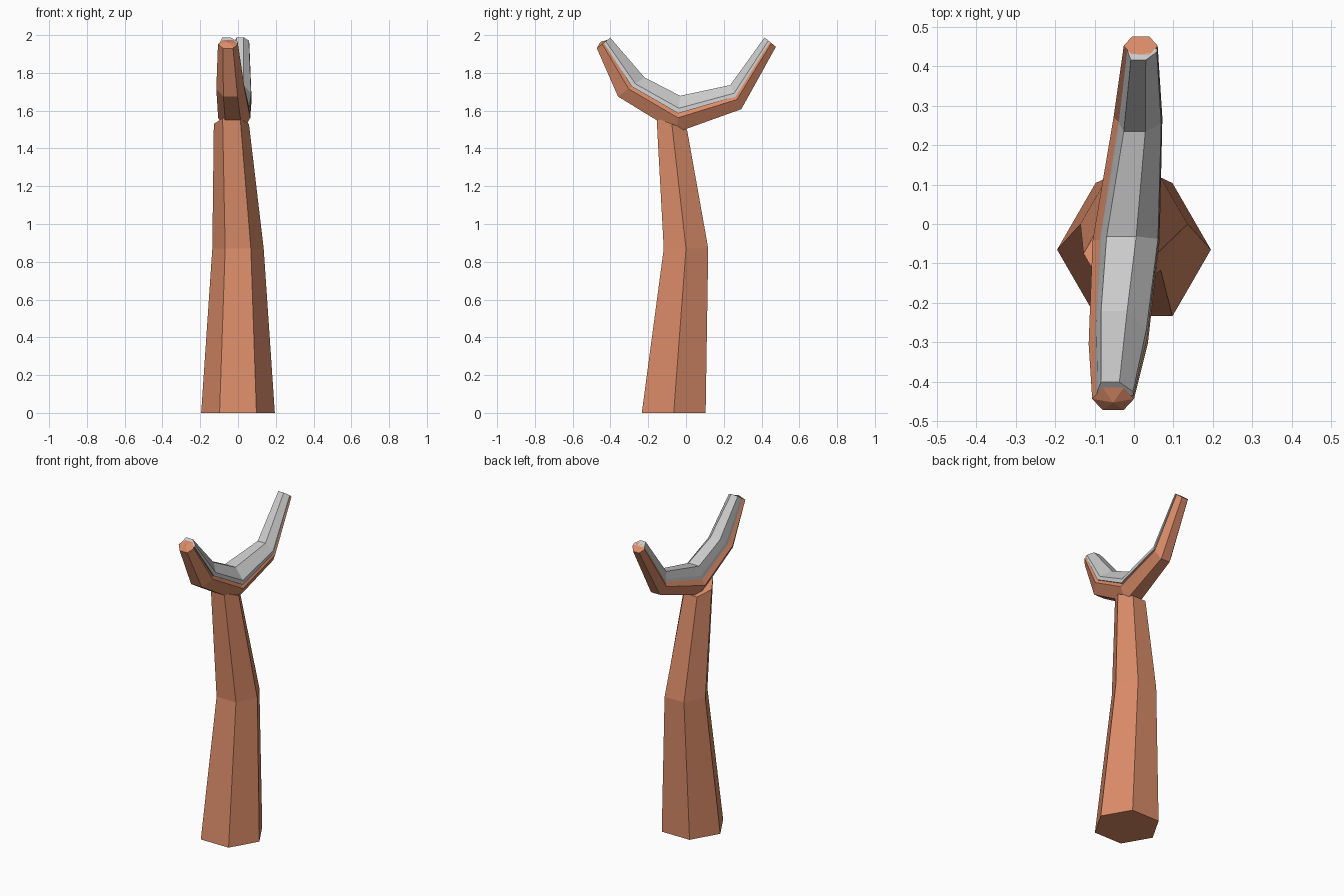
import bpy, bmesh, math
from mathutils import Vector

if "Cube" in bpy.data.objects:
    bpy.data.objects.remove(bpy.data.objects["Cube"])

bark = bpy.data.materials.new("bark")
bark.diffuse_color = (0.70, 0.26, 0.14, 1)
bark.use_nodes = True
bark.node_tree.nodes["Principled BSDF"].inputs["Base Color"].default_value = bark.diffuse_color

HEX = [(math.cos(math.radians(60 * i)), math.sin(math.radians(60 * i))) for i in range(6)]


def loft(name, rings, material=None, poke_first=0):
    """Skin equal-length rings of points into a closed, flat-shaded tube."""
    bm = bmesh.new()
    loops = [[bm.verts.new(p) for p in ring] for ring in rings]
    n = len(loops[0])
    for a, b in zip(loops, loops[1:]):
        for i in range(n):
            j = (i + 1) % n
            bm.faces.new((a[i], a[j], b[j], b[i]))
    cap = bm.faces.new(loops[0][::-1])
    bm.faces.new(loops[-1])
    bmesh.ops.recalc_face_normals(bm, faces=bm.faces)
    if poke_first:
        bmesh.ops.poke(bm, faces=[cap], offset=poke_first)
    mesh = bpy.data.meshes.new(name)
    bm.to_mesh(mesh)
    bm.free()
    obj = bpy.data.objects.new(name, mesh)
    bpy.context.collection.objects.link(obj)
    if material:
        mesh.materials.append(material)
    return obj


# Trunk: hexagonal, bent, tilted top (x, y, z, radius, rise toward the front)
trunk_path = [(0, -0.065, 0, 0.195, 0), (0, 0, 0.87, 0.136, 0),
              (-0.035, -0.075, 1.53, 0.093, 0.035)]
loft("trunk", [[(x + r * u, y + r * v, z - t * v) for u, v in HEX]
               for x, y, z, r, t in trunk_path], bark)

# Forked arms: x centre, half width, underside (y, z), upper side (y, z)
arm_path = [(-0.053, 0.053, (-0.472, 1.930), (-0.415, 1.975)),
            (-0.040, 0.075, (-0.360, 1.675), (-0.248, 1.756)),
            (-0.020, 0.085, (-0.050, 1.485), (-0.035, 1.640)),
            (0.010, 0.062, (0.293, 1.608), (0.246, 1.710)),
            (0.017, 0.043, (0.476, 1.938), (0.428, 1.978))]


def sections(profile):
    rings = []
    for x, w, low, high in arm_path:
        low, high = Vector((0, *low)), Vector((0, *high))
        mid, up = (low + high) / 2, (high - low) / 2 
        rings.append([mid + up * v + Vector((x + w * u, 0, 0)) for u, v in profile])
    return rings


# Scale the hexagon so its flats reach the full arm height
loft("forked_arms", sections([(u, v / 0.866) for u, v in HEX]), bark, poke_first=0.015)

# Grey covering: lopsided strip with a thin rim along the upper side of the arms
strip = [(0.98, 0.3), (0.95, 0.65), (0.3, 1.5), (-0.58, 1.5), (-0.74, 0.75), (-0.80, 0.3)]
loft("top_covering", sections(strip))
